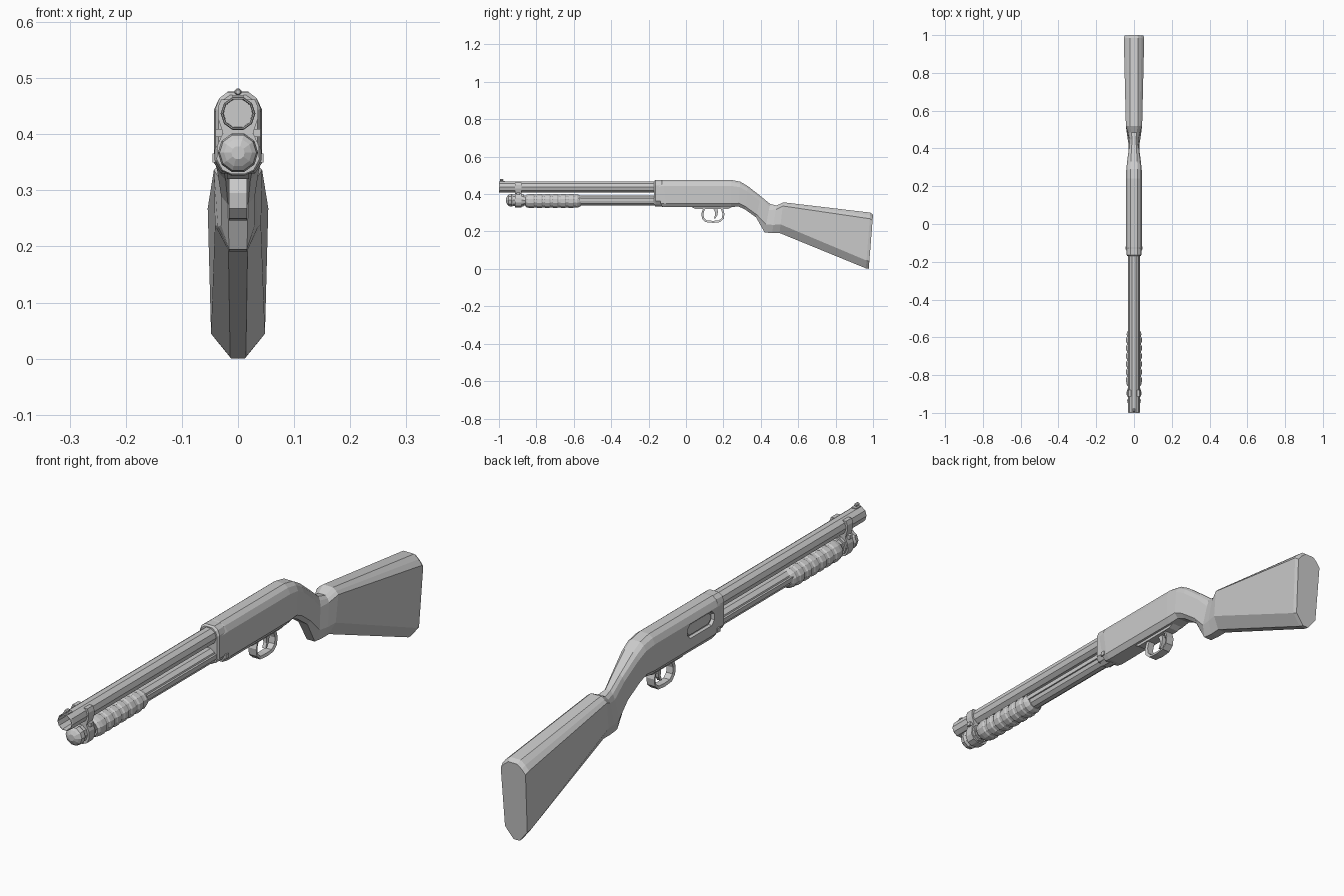
import bpy, bmesh, math
from mathutils import Vector

if "Cube" in bpy.data.objects:
    bpy.data.objects.remove(bpy.data.objects["Cube"])


def loft(name, rings, closed=False):
    """Skin equal-length rings of points; cap the ends unless closed into a loop."""
    bm = bmesh.new()
    vs = [[bm.verts.new(p) for p in r] for r in rings]
    n, m = len(rings[0]), len(rings)
    for i in range(m if closed else m - 1):
        a, b = vs[i], vs[(i + 1) % m]
        for j in range(n):
            bm.faces.new((a[j], a[(j + 1) % n], b[(j + 1) % n], b[j]))
    if not closed:
        bm.faces.new(vs[0])
        bm.faces.new(vs[-1])
    bmesh.ops.recalc_face_normals(bm, faces=bm.faces)
    me = bpy.data.meshes.new(name)
    bm.to_mesh(me)
    bm.free()
    ob = bpy.data.objects.new(name, me)
    bpy.context.collection.objects.link(ob)
    return ob


def ring(y, r, z, n=10, sz=1.0):
    return [(r * math.sin(2 * math.pi * (k + .5) / n), y,
             z + sz * r * math.cos(2 * math.pi * (k + .5) / n)) for k in range(n)]


def turned(name, prof, z, n=10, sz=1.0):
    return loft(name, [ring(y, r, z, n, sz) for y, r in prof])


def box(name, x, y, z):
    return loft(name, [[(x[0], v, z[0]), (x[1], v, z[0]), (x[1], v, z[1]), (x[0], v, z[1])] for v in y])


def mirrored(half):
    """Close a right-hand outline (top to bottom) with its mirror image."""
    return half + [(-x, y, z) for x, y, z in reversed(half)]


def section(top, bot, w, fr):
    """Chamfered section between a top and a bottom centreline point."""
    t, b = Vector((0, *top)), Vector((0, *bot))
    half = []
    for x, f in zip(w, (0, *fr, 1)):
        p = t.lerp(b, f)
        half.append((x, p.y, p.z))
    return mirrored(half)


# Receiver flowing into grip and butt stock
REC = (.08, .22, .87)
body = loft("receiver_and_stock", [
    section((-.155, .470), (-.13, .334), (.016, .030, .040, .040, .028), REC),
    section((-.125, .476), (-.105, .330), (.018, .033, .043, .043, .030), REC),
    section((.240, .476), (.240, .330), (.018, .033, .043, .043, .028), REC),
    section((.290, .466), (.280, .334), (.018, .032, .041, .041, .025), REC),
    section((.330, .443), (.315, .318), (.017, .030, .037, .037, .022), REC),
    section((.400, .388), (.375, .275), (.013, .022, .028, .030, .018), REC),
    section((.450, .347), (.420, .195), (.010, .018, .023, .030, .016), (.08, .22, .72)),
    section((.485, .339), (.460, .191), (.014, .024, .031, .036, .016), (.06, .14, .70)),
    section((.520, .356), (.500, .192), (.020, .033, .043, .041, .017), (.06, .12, .72)),
    section((.985, .301), (.962, .003), (.022, .040, .054, .048, .014), (.05, .11, .86)),
    section((1.00, .290), (.977, .000), (.018, .036, .050, .045, .012), (.05, .11, .86)),
])

# Recessed loading port on the left side, with a bolt panel inside it
def port_outline(x, grow):
    y0, y1, z0, z1, c = -.105 - grow, .055 + grow, .385 - grow, .443 + grow, .015
    return [(x, y0 + c, z0), (x, y1 - c, z0), (x, y1, z0 + c), (x, y1, z1 - c),
            (x, y1 - c, z1), (x, y0 + c, z1), (x, y0, z1 - c), (x, y0, z0 + c)]

cutter = loft("port_cutter", [port_outline(-.07, 0), port_outline(-.031, -.004)])
cutter.hide_render = True
mod = body.modifiers.new("port", "BOOLEAN")
mod.object, mod.operation, mod.solver = cutter, "DIFFERENCE", "EXACT"
bpy.context.view_layer.objects.active = body
bpy.ops.object.modifier_apply(modifier="port")
bpy.data.objects.remove(cutter)
loft("bolt_panel", [port_outline(-.028, -.006), port_outline(-.035, -.010)])

# Collar at the front of the receiver, lower block under it
loft("receiver_collar", [
    section((y, .473 + g), (y, .345), (.017 + g, .031 + g, .038 + g, .038 + g, .028), REC)
    for y, g in ((-.170, -.003), (-.163, .002), (-.130, .002), (-.122, -.002))])
turned("tube_socket", [(-.165, .033), (-.12, .036)], .366)
for s in (-1, 1):
    box("receiver_pin", sorted((s * .040, s * .0455)), (-.135, -.118), (.350, .366))

# Hollow barrel and magazine tube
turned("barrel", [(-.88, .022), (-.88, .0255), (-.997, .0265), (-1.0, .0275),
                  (-1.0, .0295), (-.995, .031), (-.14, .031)], .437)
turned("magazine_tube", [(-.93, .029), (-.14, .029)], .366)
turned("magazine_cap", [(-.962, .012), (-.955, .025), (-.948, .033), (-.932, .036),
                        (-.925, .032), (-.895, .032), (-.89, .035), (-.87, .035)], .367)
for s in (-1, 1):
    box("action_bar", sorted((s * .024, s * .033)), (-.60, -.14), (.362, .378))

# Clamp joining the barrel to the magazine tube
peanut = [(.030, .462), (.036, .448), (.036, .430), (.027, .402), (.037, .380),
          (.038, .355), (.028, .336), (.012, .329)]
loft("barrel_clamp", [mirrored([(x, y, z) for x, z in peanut]) for y in (-.913, -.88)])
for s in (-1, 1):
    box("clamp_stud", sorted((s * .028, s * .040)), (-.905, -.888), (.395, .409))

# Ribbed pump handle
prof = [(-.858, .034), (-.85, .040)]
for k in range(6):
    y = -.835 + k * .042
    prof += [(y, .043), (y + .020, .043), (y + .026, .0395), (y + .036, .0395)]
prof += [(-.582, .041), (-.572, .037), (-.562, .031)]
turned("pump_handle", prof, .363, 12, .9)

# Front sight
box("sight_base", (-.010, .010), (-.996, -.968), (.463, .470))
box("sight_post", (-.004, .004), (-.992, -.980), (.468, .476))
turned("sight_bead", [(-.995, .004), (-.991, .0065), (-.981, .0065), (-.977, .004)], .4755, 8)

# Trigger plate, guard loop and trigger
loft("trigger_plate", [[(x, .03, .331), (x, .245, .331), (x, .225, .320), (x, .05, .320)]
                       for x in (-.020, .020)])
guard = [(.092, .326), (.082, .295), (.086, .268), (.105, .250), (.145, .246),
         (.182, .250), (.202, .268), (.206, .295), (.196, .326)]
rings = []
for y, z in guard:
    d = (Vector((.144, .296)) - Vector((y, z))).normalized() * .011
    rings.append([(-.016, y, z), (.016, y, z), (.013, y + d.x, z + d.y), (-.013, y + d.x, z + d.y)])
loft("trigger_guard", rings)
loft("trigger", [[(-.007, y, z), (.007, y, z), (.007, y + w, z), (-.007, y + w, z)]
                 for y, z, w in ((.145, .325, .022), (.155, .305, .016), (.156, .287, .012), (.149, .270, .008))])
